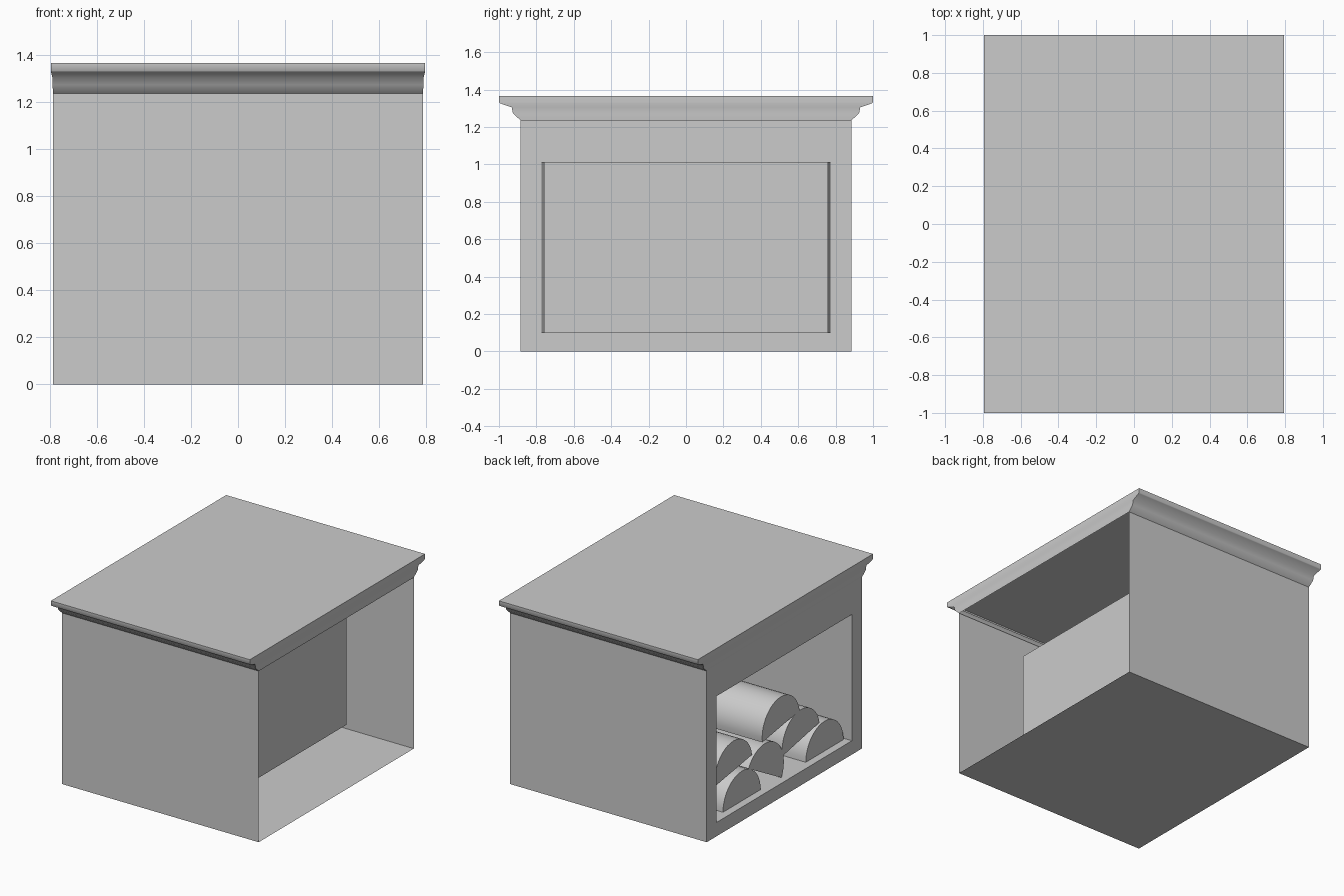
import bpy, bmesh, math
from mathutils import Vector

if "Cube" in bpy.data.objects:
    bpy.data.objects.remove(bpy.data.objects["Cube"])

W, D, H = 0.785, 0.885, 1.236      # half width, half depth, body height
Z0, Z1 = 0.10, 1.012               # opening bottom and top


def make(name, build, smooth=None):
    bm = bmesh.new()
    build(bm)
    bmesh.ops.remove_doubles(bm, verts=bm.verts, dist=1e-5)
    bmesh.ops.recalc_face_normals(bm, faces=bm.faces)
    me = bpy.data.meshes.new(name)
    bm.to_mesh(me)
    bm.free()
    ob = bpy.data.objects.new(name, me)
    bpy.context.collection.objects.link(ob)
    if smooth:
        bpy.ops.object.select_all(action='DESELECT')
        bpy.context.view_layer.objects.active = ob
        ob.select_set(True)
        bpy.ops.object.shade_smooth_by_angle(angle=math.radians(smooth))
    return ob


def face(bm, pts):
    return bm.faces.new([bm.verts.new(p) for p in pts])


def loft(bm, rings):
    rows = [[bm.verts.new(p) for p in r] for r in rings]
    n = len(rows[0])
    for a, b in zip(rows, rows[1:]):
        for i in range(n):
            j = (i + 1) % n
            bm.faces.new((a[i], a[j], b[j], b[i]))
    return rows


def rect_x(x, hy, z0, z1):
    return [(x, -hy, z0), (x, hy, z0), (x, hy, z1), (x, -hy, z1)]


# Thin-walled shell: floor, two side walls, framed opening on -x, open on +x
def shell(bm):
    face(bm, [(-W, -D, 0), (W, -D, 0), (W, D, 0), (-W, D, 0)])
    for s in (-1, 1):
        face(bm, [(-W, s * D, 0), (W, s * D, 0), (W, s * D, H), (-W, s * D, H)])
    loft(bm, [rect_x(-W, D, 0, H), rect_x(-W, 0.773, Z0, Z1)])


make("hearth_shell", shell)


# Recessed box behind the opening, slightly tapered, closed at the back
def recess(bm):
    rows = loft(bm, [rect_x(-W, 0.773, Z0, Z1), rect_x(0.335, 0.758, Z0, Z1)])
    bm.faces.new(rows[-1])


make("recess_box", recess)


# Moulded top: profile swept round a rectangle, hollow below
def crown(bm):
    prof = [(0.885, H), (0.925, 1.273), (0.932, 1.305), (0.995, 1.327),
            (1.0, 1.332), (1.0, 1.365)]
    rings = []
    for y, z in prof:
        x = W + (y - D) * 0.085
        rings.append([(-x, -y, z), (x, -y, z), (x, y, z), (-x, y, z)])
    rows = loft(bm, rings)
    bm.faces.new(rows[-1])


make("mantel_top", crown, 60)


# Split logs: half cylinders along x, (centre y, centre z, tilt in degrees)
def log(y, z, tilt, r=0.215, x0=-0.733, x1=0.30, n=20):
    def build(bm):
        t = math.radians(tilt)
        rings = []
        for x in (x0, x1):
            rings.append([(x, y + r * math.cos(math.pi * i / n + t),
                           z + r * math.sin(math.pi * i / n + t))
                          for i in range(n + 1)])
        rows = loft(bm, rings)
        for row in rows:
            bm.faces.new(row)
    return build


logs = [(0.41, 0.103, 0), (0.145, 0.202, 29), (-0.535, 0.103, 0),
        (0.505, 0.358, -9), (-0.265, 0.29, -11), (-0.037, 0.47, -9)]
for i, (y, z, t) in enumerate(logs):
    make(f"split_log_{i + 1}", log(y, z, t), 40)
